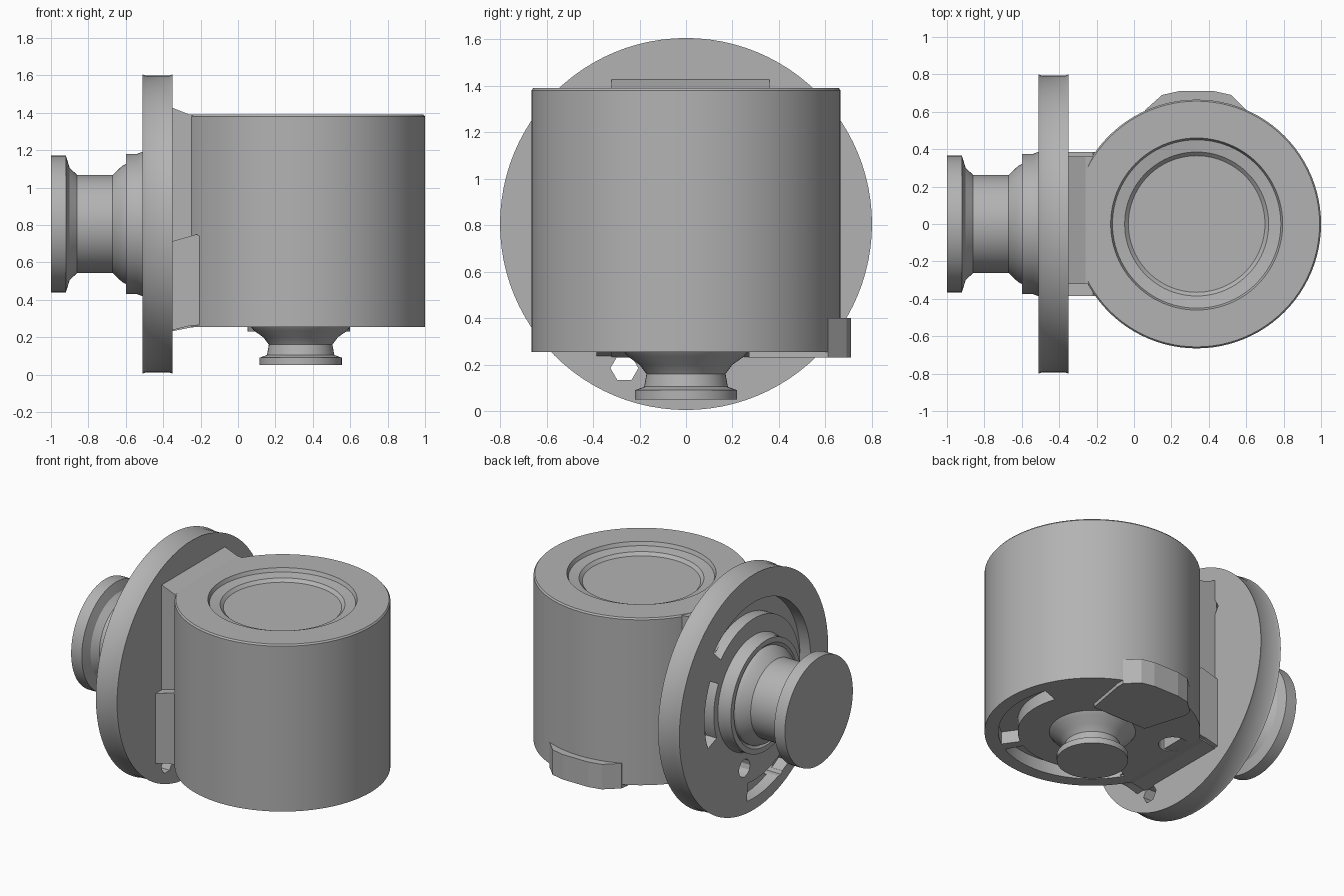
import bpy, bmesh, math
from mathutils import Matrix

old = bpy.data.objects.get("Cube")
if old:
    bpy.data.objects.remove(old, do_unlink=True)

grey = bpy.data.materials.new("plain_grey")
grey.use_nodes = True
grey.diffuse_color = (0.45, 0.45, 0.45, 1)
grey.node_tree.nodes["Principled BSDF"].inputs["Base Color"].default_value = (0.45, 0.45, 0.45, 1)

MID = 0.805   # height of the horizontal axis
DRUM_X = 0.335
UPRIGHT = Matrix.Translation((DRUM_X, 0, 0))
# Local x, y, z become world y, z, x
SIDEWAYS = Matrix(((0, 0, 1, 0), (1, 0, 0, 0), (0, 1, 0, MID), (0, 0, 0, 1)))


def finish(name, bm, frame=Matrix()):
    bmesh.ops.remove_doubles(bm, verts=bm.verts, dist=1e-5)
    bmesh.ops.recalc_face_normals(bm, faces=bm.faces)
    mesh = bpy.data.meshes.new(name)
    bm.to_mesh(mesh)
    bm.free()
    mesh.transform(frame)
    mesh.materials.append(grey)
    obj = bpy.data.objects.new(name, mesh)
    bpy.context.collection.objects.link(obj)
    return obj


def smooth(obj):
    bpy.ops.object.select_all(action='DESELECT')
    obj.select_set(True)
    bpy.context.view_layer.objects.active = obj
    bpy.ops.object.shade_smooth_by_angle(angle=math.radians(25))


def lathe(name, profile, frame, segments=96):
    """Turn (radius, height) points about the local z axis."""
    bm = bmesh.new()
    verts = [bm.verts.new((r, 0, h)) for r, h in profile]
    edges = [bm.edges.new(pair) for pair in zip(verts, verts[1:])]
    bmesh.ops.spin(bm, geom=verts + edges, axis=(0, 0, 1), cent=(0, 0, 0),
                   angle=math.tau, steps=segments)
    return finish(name, bm, frame)


def prism(name, outline, low, high, frame=Matrix()):
    """Extrude a flat outline along the local z axis."""
    bm = bmesh.new()
    face = bm.faces.new([bm.verts.new((x, y, low)) for x, y in outline])
    out = bmesh.ops.extrude_face_region(bm, geom=[face])["geom"]
    tops = [v for v in out if isinstance(v, bmesh.types.BMVert)]
    bmesh.ops.translate(bm, verts=tops, vec=(0, 0, high - low))
    return finish(name, bm, frame)


def arc_outline(inner, outer, start, end, steps=24):
    turns = [math.radians(start + (end - start) * i / steps) for i in range(steps + 1)]
    ring = [(outer * math.cos(a), outer * math.sin(a)) for a in turns]
    return ring + [(inner * math.cos(a), inner * math.sin(a)) for a in reversed(turns)]


def hole_outline(x, y, radius, sides):
    return [(x + radius * math.cos(math.tau * i / sides),
             y + radius * math.sin(math.tau * i / sides)) for i in range(sides)]


def cut(obj, cutters):
    for cutter in cutters:
        mod = obj.modifiers.new("cut", 'BOOLEAN')
        mod.operation = 'DIFFERENCE'
        mod.solver = 'EXACT'
        mod.object = cutter
    bpy.context.view_layer.update()
    result = bpy.data.meshes.new_from_object(
        obj.evaluated_get(bpy.context.evaluated_depsgraph_get()))
    obj.modifiers.clear()
    obj.data = result
    for cutter in cutters:
        bpy.data.objects.remove(cutter, do_unlink=True)


# Main drum with a dished top and curved slots underneath
drum = lathe("drum", [(0, 0.255), (0.665, 0.255), (0.665, 1.38), (0.657, 1.39),
                      (0.46, 1.39), (0.45, 1.365), (0.385, 1.355), (0.365, 1.335),
                      (0, 1.335)], UPRIGHT)
cut(drum, [
    prism("slot_cutter", arc_outline(0.46, 0.58, -55, 20), 0.2, 0.34, UPRIGHT),
    prism("slot_cutter", arc_outline(0.46, 0.58, -150, -62), 0.2, 0.34, UPRIGHT),
    prism("hole_cutter", hole_outline(-0.48, 0.2, 0.09, 16), 0.2, 0.36, UPRIGHT)])

# Lower spool
lower_spool = lathe("lower_spool", [(0, 0.05), (0.22, 0.05), (0.22, 0.09), (0.18, 0.105),
                                    (0.17, 0.16), (0.2, 0.2), (0.25, 0.235),
                                    (0.27, 0.26), (0, 0.26)], UPRIGHT, 48)

# Large upright flange with its grooves and holes
flange = lathe("flange", [(0, -0.51), (0.8, -0.51), (0.793, -0.49), (0.793, -0.37),
                          (0.8, -0.35), (0, -0.35)], SIDEWAYS)
cut(flange, [
    prism("groove_cutter", arc_outline(0.5, 0.61, 45, 190, 40), -0.6, -0.43, SIDEWAYS),
    prism("slot_cutter", arc_outline(0.43, 0.53, -22, 28), -0.6, -0.43, SIDEWAYS),
    prism("slot_cutter", arc_outline(0.6, 0.72, -122, -84), -0.6, -0.43, SIDEWAYS),
    prism("hole_cutter", hole_outline(0.1, -0.48, 0.06, 12), -0.6, -0.43, SIDEWAYS)])
cut(flange, [
    prism("hole_cutter", hole_outline(-0.265, -0.62, 0.06, 6), -0.6, -0.3, SIDEWAYS),
    prism("hole_cutter", hole_outline(0.33, 0.43, 0.06, 6), -0.45, -0.3, SIDEWAYS)])

# Side spool: end disc, shaft and flared hub with a stepped collar
side_spool = lathe("side_spool", [(0, -1), (0.365, -1), (0.365, -0.92), (0.3, -0.9),
                                  (0.262, -0.86), (0.262, -0.67), (0.31, -0.62),
                                  (0.32, -0.6), (0.32, -0.5), (0, -0.5)], SIDEWAYS)
hub_collar = lathe("hub_collar", [(0.3, -0.56), (0.34, -0.6), (0.375, -0.6), (0.375, -0.54),
                                  (0.39, -0.5), (0.3, -0.5), (0.3, -0.56)], SIDEWAYS)

# Saddle joining flange and drum, drawn in x-z and extruded along y
FACING = Matrix(((1, 0, 0, 0), (0, 0, 1, 0), (0, 1, 0, 0), (0, 0, 0, 1)))
prism("saddle", [(-0.36, 0.23), (-0.26, 0.25), (-0.15, 0.265), (-0.15, 1.38),
                 (-0.26, 1.39), (-0.36, 1.43)], -0.32, 0.36, FACING)
for side in (-1, 1):
    low, high = sorted((side * 0.25, side * 0.385))
    prism("saddle_foot", [(-0.36, 0.235), (-0.26, 0.26), (-0.15, 0.27), (-0.15, 0.7),
                          (-0.22, 0.75), (-0.36, 0.71)], low, high, FACING)

# Rear tab and the flat arm that carries it
prism("rear_tab", [(0.05, 0.55), (0.06, 0.61), (0.15, 0.69), (0.24, 0.71),
                   (0.43, 0.71), (0.52, 0.69), (0.6, 0.61), (0.6, 0.55)], 0.23, 0.4)
arm = prism("rear_arm", [(0.14, 0.27), (0.55, 0.27), (0.6, 0.56), (0.05, 0.56)], 0.23, 0.265)

for part in (drum, lower_spool, flange, side_spool, hub_collar):
    smooth(part)
